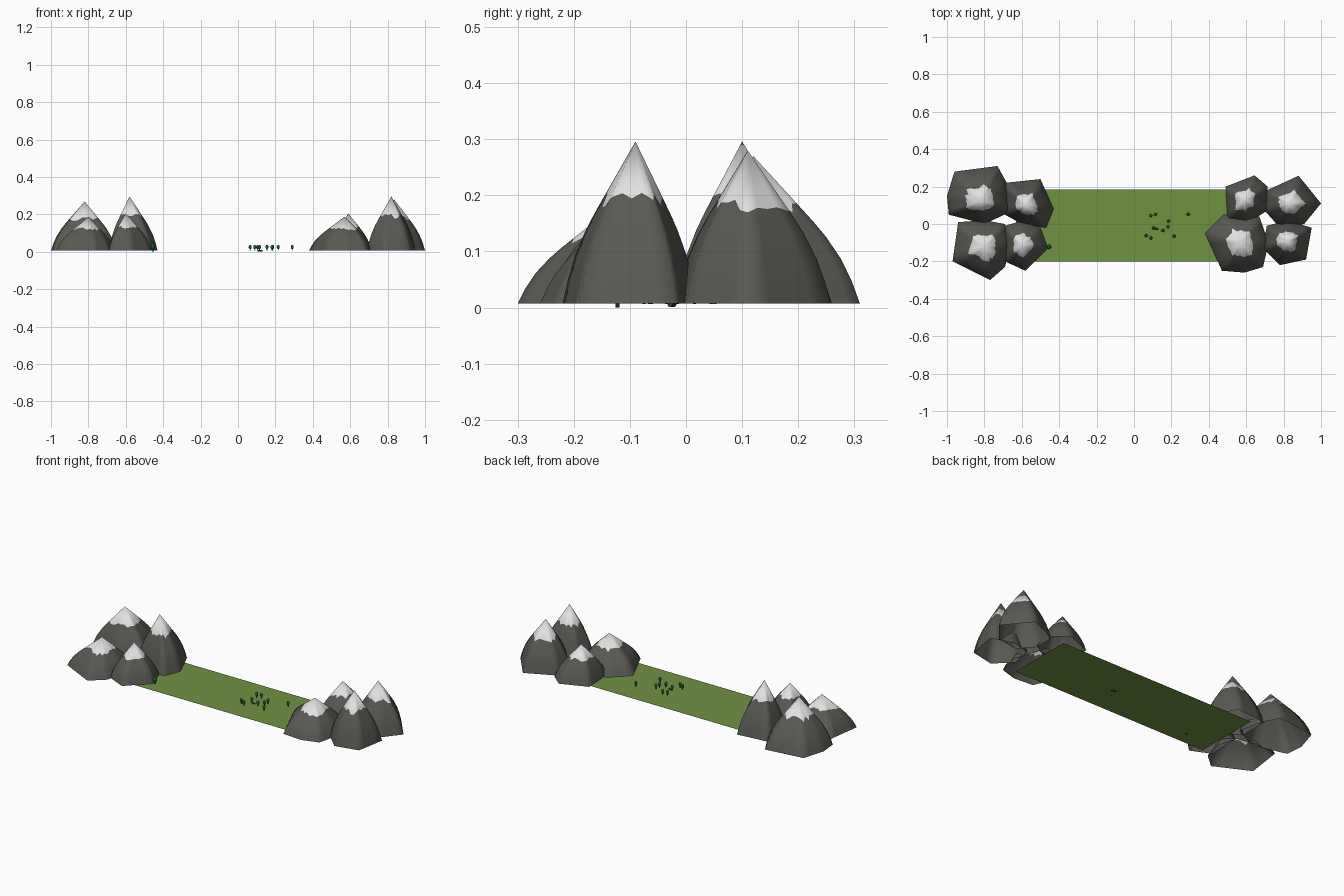
import bpy, bmesh, math, random
from mathutils import Vector

if "Cube" in bpy.data.objects:
    bpy.data.objects.remove(bpy.data.objects["Cube"])
random.seed(4)


def material(name, rgb):
    m = bpy.data.materials.new(name)
    m.diffuse_color = (*rgb, 1)
    m.use_nodes = True
    m.node_tree.nodes["Principled BSDF"].inputs["Base Color"].default_value = m.diffuse_color
    return m


GRASS = material("grass_green", (0.16, 0.29, 0.055))
ROCK = material("rock_grey", (0.10, 0.10, 0.088))
SNOW = material("snow_white", (0.75, 0.75, 0.75))
LEAF = material("leaf_green", (0.004, 0.13, 0.025))
BARK = material("bark_brown", (0.06, 0.028, 0.015))


def finish(bm, name, mats, smooth=False):
    me = bpy.data.meshes.new(name)
    bm.to_mesh(me)
    bm.free()
    for m in mats:
        me.materials.append(m)
    for p in me.polygons:
        p.use_smooth = smooth
    ob = bpy.data.objects.new(name, me)
    bpy.context.collection.objects.link(ob)
    return ob


# Valley floor: a single thin sheet
bm = bmesh.new()
bm.faces.new([bm.verts.new(c) for c in
              ((-.63, -.2, .006), (.63, -.2, .006), (.63, .185, .006), (-.63, .185, .006))])
finish(bm, "valley_floor", [GRASS])

# Mountains: apex and base outline (clockwise seen from above)
BASE_Z = 0.007
PROFILE = [(0, 1), (.15, .925), (.3, .825), (.45, .685), (.55, .57), (.63, .47), (1, 0)]


def radius_at(t):
    for (t0, r0), (t1, r1) in zip(PROFILE, PROFILE[1:]):
        if t <= t1:
            return r0 + (r1 - r0) * (t - t0) / (t1 - t0)
    return 0


def mountain(name, apex, outline, split=4):
    apex = Vector(apex)
    pts = [Vector((x, y, BASE_Z)) for x, y in reversed(outline)]
    # straight sides cut into short steps so that the snow line can be ragged
    base = [a.lerp(b, k / split) for a, b in zip(pts, pts[1:] + pts[:1]) for k in range(split)]
    bm = bmesh.new()

    def ring(t, jitter=0):
        out = []
        for p in base:
            tt = t + random.uniform(-jitter, jitter)
            r = radius_at(tt)
            out.append(bm.verts.new((apex.x + (p.x - apex.x) * r,
                                     apex.y + (p.y - apex.y) * r,
                                     BASE_Z + (apex.z - BASE_Z) * tt)))
        return out

    rings = [ring(0), ring(.15), ring(.3), ring(.45), ring(.55), ring(.64, .045)]
    n = len(base)
    for lo, hi in zip(rings, rings[1:]):
        for i in range(n):
            j = (i + 1) % n
            bm.faces.new((lo[i], lo[j], hi[j], hi[i]))
    # snow cap
    top = bm.verts.new(apex)
    for i in range(n):
        f = bm.faces.new((rings[-1][i], rings[-1][(i + 1) % n], top))
        f.material_index = 1
    finish(bm, name, [ROCK, SNOW], True)


mountain("west_back_mountain", (-.82, .12, .27),
         [(-.96, .28), (-.73, .31), (-.68, .22), (-.65, .07), (-.8, 0), (-.99, .05), (-1, .15)])
mountain("west_inner_back_mountain", (-.58, .10, .296),
         [(-.69, .22), (-.50, .24), (-.43, .08), (-.47, -.02), (-.6, 0), (-.69, .05)])
mountain("west_front_mountain", (-.80, -.12, .187),
         [(-.97, -.20), (-.94, .01), (-.8, .02), (-.69, 0), (-.66, -.11), (-.69, -.23), (-.77, -.30)])
mountain("west_inner_front_mountain", (-.60, -.11, .205),
         [(-.69, -.01), (-.59, .02), (-.50, -.02), (-.46, -.13), (-.58, -.25), (-.69, -.2)])
mountain("east_inner_front_mountain", (.57, -.10, .188),
         [(.38, -.05), (.48, .05), (.67, .04), (.72, -.1), (.69, -.23), (.59, -.26), (.47, -.25)])
mountain("east_inner_back_mountain", (.59, .13, .205),
         [(.49, .2), (.645, .26), (.715, .2), (.71, .07), (.6, 0), (.5, .02)])
mountain("east_back_mountain", (.835, .11, .28),
         [(.71, .18), (.88, .258), (1, .11), (.91, 0), (.78, -.02), (.7, .07)])
mountain("east_front_mountain", (.82, -.09, .296),
         [(.69, -.13), (.78, -.22), (.92, -.19), (.95, -.02), (.82, .02), (.71, -.01)])


# Trees: a trunk and a tall rounded crown
def tree(name, x, y, size=1.0, z=0.006):
    bm = bmesh.new()
    bmesh.ops.create_cone(bm, cap_ends=True, segments=6, radius1=.0028 * size,
                          radius2=.002 * size, depth=.014 * size)
    bmesh.ops.translate(bm, verts=bm.verts, vec=(0, 0, .007 * size))
    trunk_faces = set(bm.faces)
    crown = bmesh.ops.create_icosphere(bm, subdivisions=2, radius=.0085 * size)["verts"]
    for v in crown:
        v.co.z = v.co.z * 1.35 + .020 * size
    for f in bm.faces:
        f.material_index = 0 if f in trunk_faces else 1
    finish(bm, name, [BARK, LEAF], True).location = (x, y, z)


SPOTS = [(.09, .045), (.115, .052), (.29, .052), (.185, .015), (.105, -.022), (.155, -.035),
         (.182, -.015), (.065, -.062), (.09, -.075), (.215, -.065)]
for i, (x, y) in enumerate(SPOTS):
    tree(f"tree_{i + 1}", x, y)
tree("mountain_tree", -.455, -.122, 1.4, 0)

# Fallen log beside the trees
bm = bmesh.new()
bmesh.ops.create_cone(bm, cap_ends=True, segments=8, radius1=.005, radius2=.005, depth=.026)
log = finish(bm, "fallen_log", [BARK])
log.rotation_euler = (0, math.radians(90), math.radians(-15))
log.location = (.118, -.025, .006)
